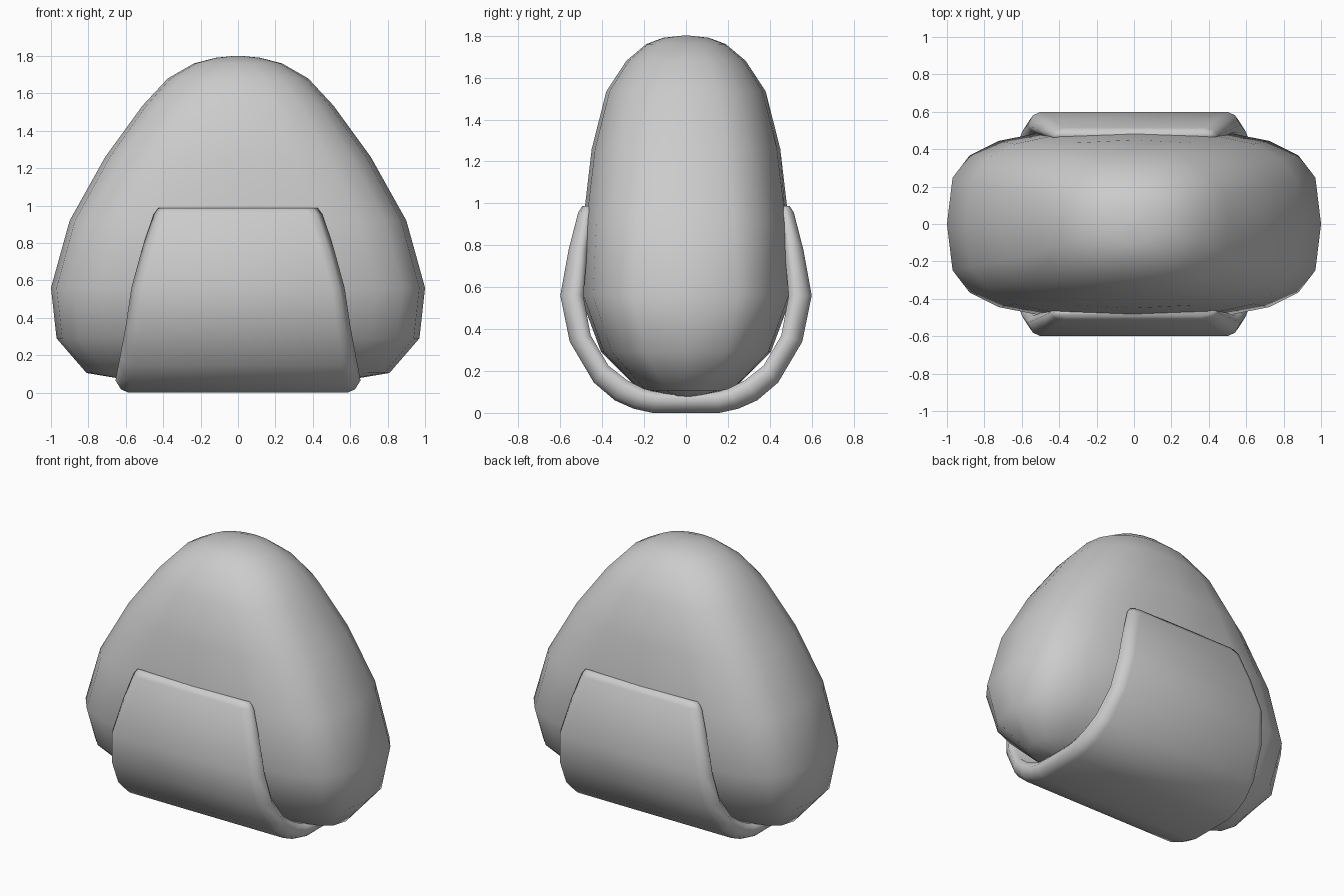
import bpy, bmesh
from math import cos, sin, pi, copysign

if "Cube" in bpy.data.objects:
    bpy.data.objects.remove(bpy.data.objects["Cube"])


def loft(name, rings):
    """Skin a list of equal-length closed rings and cap both ends."""
    bm = bmesh.new()
    loops = [[bm.verts.new(p) for p in ring] for ring in rings]
    n = len(loops[0])
    for a, b in zip(loops, loops[1:]):
        for i in range(n):
            j = (i + 1) % n
            bm.faces.new((a[i], a[j], b[j], b[i]))
    bm.faces.new(loops[0][::-1])
    bm.faces.new(loops[-1])
    bmesh.ops.recalc_face_normals(bm, faces=bm.faces)
    for f in bm.faces:
        f.smooth = True
    mesh = bpy.data.meshes.new(name)
    bm.to_mesh(mesh)
    bm.free()
    obj = bpy.data.objects.new(name, mesh)
    bpy.context.collection.objects.link(obj)
    return obj


def superellipse(z, a, b, n, count=20):
    def s(v):
        return copysign(abs(v) ** (2 / n), v) if abs(v) > 1e-6 else 0
    return [(a * s(cos(2 * pi * i / count)), b * s(sin(2 * pi * i / count)), z)
            for i in range(count)]


# Rice body: height, half width, half depth, squareness
body = [
    (0.07, 0.60, 0.04, 2.4), (0.105, 0.81, 0.22, 2.8), (0.29, 0.97, 0.405, 3.2),
    (0.56, 1.00, 0.505, 3.3), (0.92, 0.90, 0.49, 3.1), (1.26, 0.71, 0.45, 2.8),
    (1.535, 0.51, 0.38, 2.5), (1.68, 0.375, 0.285, 2.3), (1.76, 0.235, 0.19, 2.2),
    (1.79, 0.12, 0.11, 2.0), (1.80, 0.02, 0.02, 2.0),
]
loft("rice_body", [superellipse(*r) for r in body])

# Seaweed wrap: outer y, outer z, inner y, inner z, half width
half = [
    (0.16, 0.00, 0.14, 0.10, 0.655), (0.25, 0.02, 0.20, 0.115, 0.652),
    (0.34, 0.06, 0.28, 0.155, 0.645), (0.44, 0.145, 0.37, 0.225, 0.63),
    (0.555, 0.34, 0.455, 0.37, 0.60), (0.60, 0.56, 0.49, 0.56, 0.57),
    (0.56, 0.78, 0.47, 0.78, 0.51), (0.515, 0.955, 0.45, 0.955, 0.45),
    (0.495, 0.988, 0.46, 0.988, 0.425),
]
stations = [(-a, b, -c, d, w) for a, b, c, d, w in reversed(half)]
stations += [(0, 0, 0, 0.10, 0.655)] + half

# Rounded side edge: inset from the edge, depth through the thickness
edge = [(0.07, 0.0), (0.03, 0.17), (0.0, 0.65), (0.03, 1.0)]


def wrap_ring(yo, zo, yi, zi, w):
    right = [(w - d, yo + (yi - yo) * t, zo + (zi - zo) * t) for d, t in edge]
    return right + [(-x, y, z) for x, y, z in reversed(right)]


loft("seaweed_wrap", [wrap_ring(*s) for s in stations])
